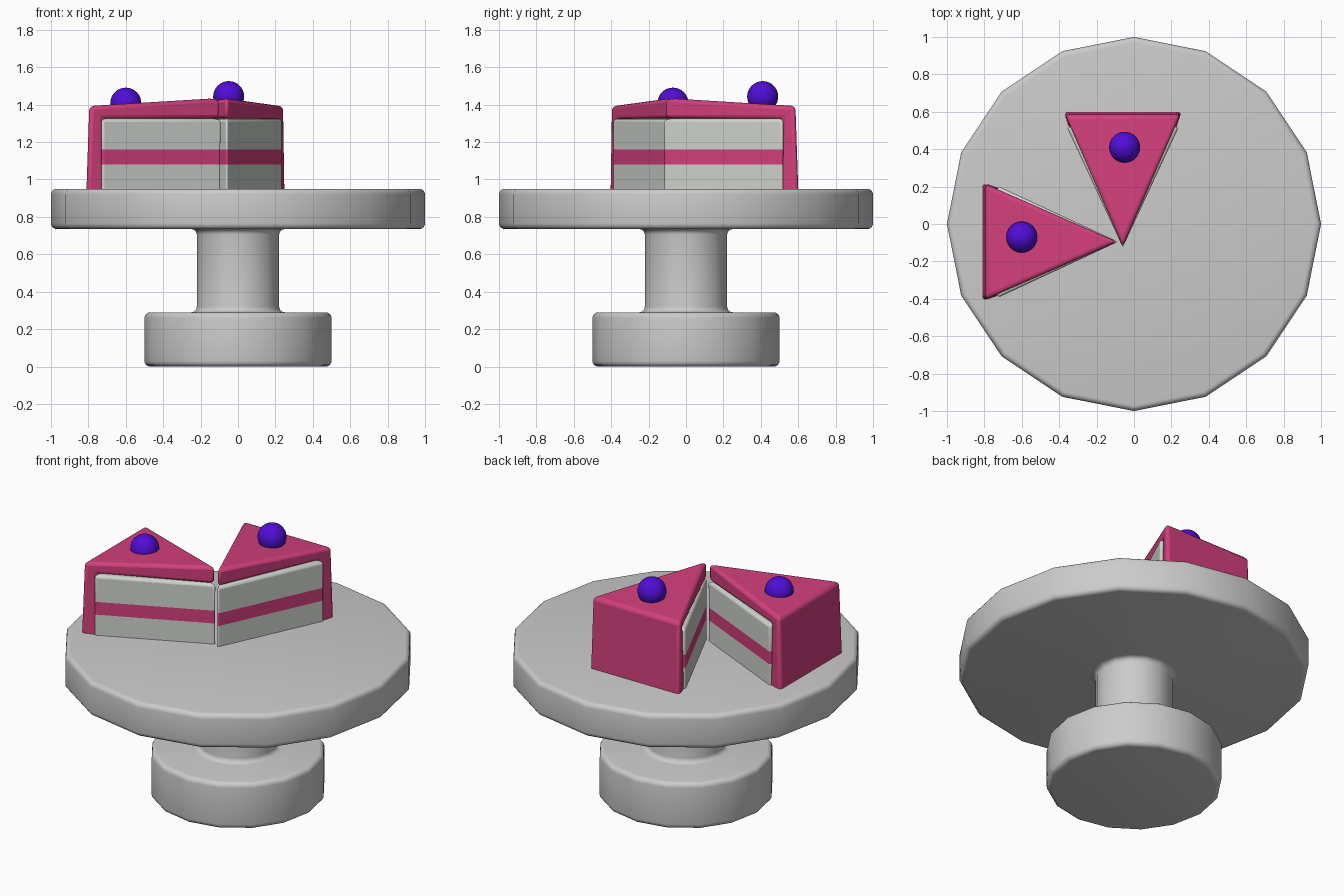
import bpy, bmesh, math
from mathutils import Matrix, Vector

if "Cube" in bpy.data.objects:
    bpy.data.objects.remove(bpy.data.objects["Cube"])


def material(name, color):
    m = bpy.data.materials.new(name)
    m.diffuse_color = (*color, 1)
    return m


PINK = material("pink_icing", (0.65, 0.05, 0.2))
BLUE = material("berry_blue", (0.08, 0.004, 0.68))
CREAM = material("sponge", (0.8, 0.8, 0.8))
CREAM.diffuse_color = (0.62, 0.65, 0.61, 1)


def finish(name, bm, mats=(), angle=35, bevel=0):
    bmesh.ops.recalc_face_normals(bm, faces=bm.faces)
    me = bpy.data.meshes.new(name)
    bm.to_mesh(me)
    bm.free()
    ob = bpy.data.objects.new(name, me)
    bpy.context.collection.objects.link(ob)
    for m in mats:
        me.materials.append(m)
    if bevel:
        b = ob.modifiers.new("bevel", 'BEVEL')
        b.width, b.segments = bevel, 3
        b.limit_method, b.angle_limit = 'ANGLE', math.radians(30)
    bpy.ops.object.select_all(action='DESELECT')
    ob.select_set(True)
    bpy.context.view_layer.objects.active = ob
    bpy.ops.object.shade_smooth_by_angle(angle=math.radians(angle))
    return ob


# Stand: one 16-sided lathe with rounded rims and filleted column
def arc(r, z, rad, a0, a1, n=4):
    return [(r + rad * math.cos(math.radians(a0 + (a1 - a0) * i / n)),
             z + rad * math.sin(math.radians(a0 + (a1 - a0) * i / n))) for i in range(n + 1)]


profile = ([(0, 0)] + arc(0.47, 0.03, 0.03, -90, 0) + arc(0.47, 0.26, 0.03, 0, 90)
           + arc(0.25, 0.32, 0.03, 270, 180) + arc(0.25, 0.705, 0.03, 180, 90)
           + arc(0.97, 0.765, 0.03, -90, 0) + arc(0.97, 0.92, 0.03, 0, 90) + [(0, 0.95)])
bm = bmesh.new()
verts = [bm.verts.new((r, 0, z)) for r, z in profile]
edges = [bm.edges.new(p) for p in zip(verts, verts[1:])]
bmesh.ops.spin(bm, geom=verts + edges, cent=(0, 0, 0), axis=(0, 0, 1),
               angle=math.tau, steps=16)
bmesh.ops.remove_doubles(bm, verts=bm.verts, dist=1e-4)
finish("cake_stand", bm)


# Slices: tip at the local origin, back towards local +y
def slice_at(name, x, y, turn, berry, berry_z):
    place = Matrix.Translation((x, y, 0)) @ Matrix.Rotation(turn, 4, 'Z')

    # Sponge wedge with a coloured filling band
    bm = bmesh.new()
    rings = [[bm.verts.new((px, py, z)) for px, py in ((0, -0.035), (0.3, 0.61), (-0.3, 0.61))]
             for z in (0.95, 1.08, 1.16, 1.325)]
    for k, (lo, hi) in enumerate(zip(rings, rings[1:])):
        for i in range(3):
            j = (i + 1) % 3
            bm.faces.new((lo[i], lo[j], hi[j], hi[i])).material_index = int(k == 1)
    bm.faces.new(rings[-1])
    finish(name + "_sponge", bm, (CREAM, PINK), bevel=0.018).matrix_world = place

    # Icing: sloping top slab joined to the back wall
    bm = bmesh.new()
    tip_lo, tip_hi = bm.verts.new((0, -0.03, 1.325)), bm.verts.new((0, -0.03, 1.436))
    back = [(0.272, 0.595, 1.325), (0.282, 0.59, 0.95), (0.315, 0.69, 0.95), (0.31, 0.675, 1.393)]
    right = [bm.verts.new(c) for c in back]
    left = [bm.verts.new((-c[0], c[1], c[2])) for c in back]
    for s in (right, left):
        bm.faces.new((tip_lo, s[0], s[3], tip_hi))
        bm.faces.new((s[0], s[1], s[2], s[3]))
    bm.faces.new((tip_hi, right[3], left[3]))
    bm.faces.new((tip_lo, left[0], right[0]))
    bm.faces.new((right[0], right[1], left[1], left[0]))
    bm.faces.new((right[2], right[3], left[3], left[2]))
    finish(name + "_icing", bm, (PINK,), bevel=0.024).matrix_world = place

    # Berry
    bm = bmesh.new()
    bmesh.ops.create_uvsphere(bm, u_segments=32, v_segments=16, radius=0.083)
    finish(name + "_berry", bm, (BLUE,)).location = Vector((*berry, berry_z))


slice_at("back_slice", -0.06, -0.09, 0, (-0.05, 0.41), 1.443)
slice_at("left_slice", -0.12, -0.095, math.pi / 2, (-0.6, -0.07), 1.408)

for m in bpy.data.materials:
    if m.users and not m.is_grease_pencil:
        m.use_nodes = True
        m.node_tree.nodes["Principled BSDF"].inputs["Base Color"].default_value = m.diffuse_color
